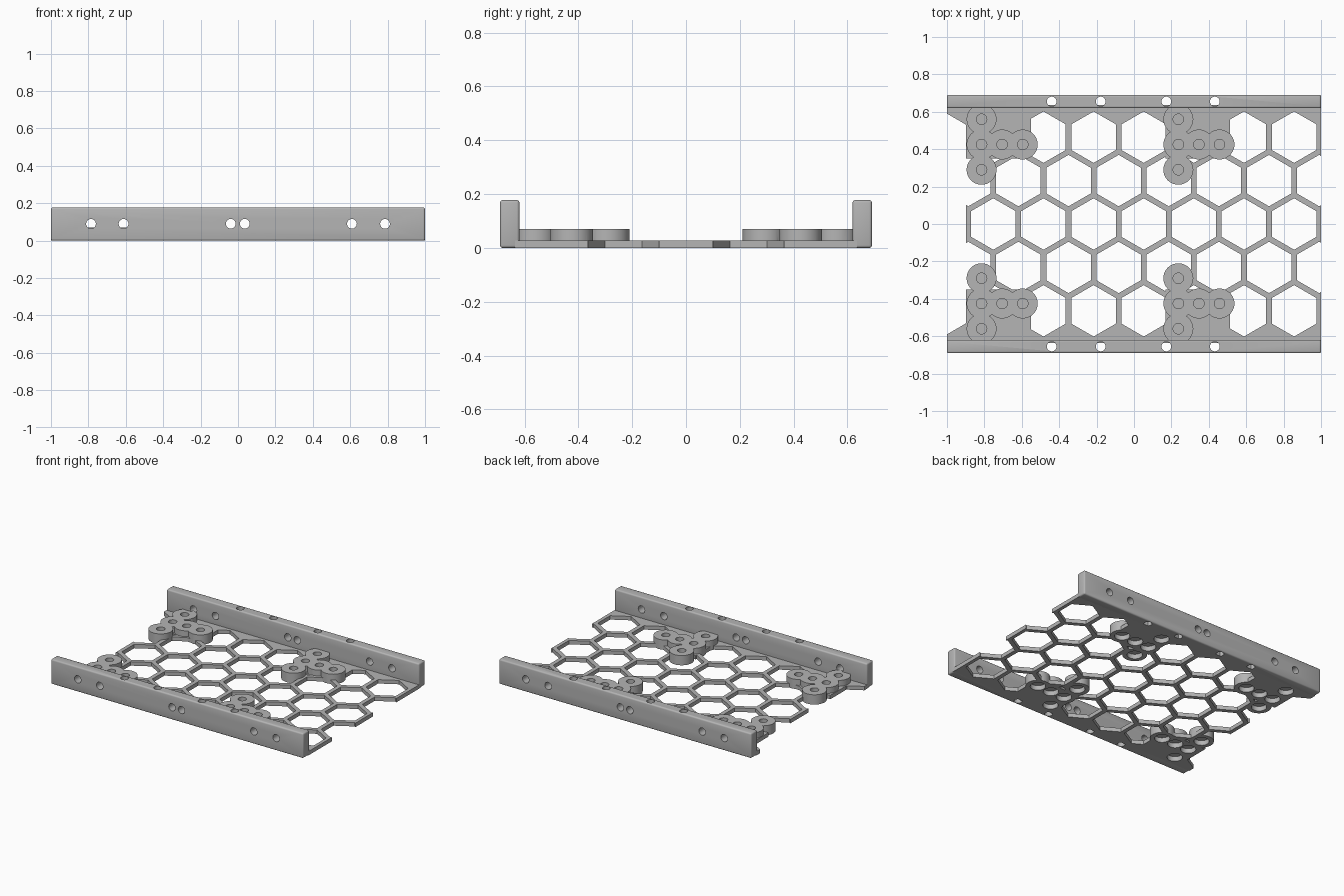
import bpy, bmesh
from math import cos, sin, pi, sqrt
from mathutils import Matrix

cube = bpy.data.objects.get("Cube")
if cube:
    bpy.data.objects.remove(cube, do_unlink=True)

grey = bpy.data.materials.new("light_grey")
grey.use_nodes = True
COLOUR = (0.46, 0.46, 0.46, 1)
grey.diffuse_color = COLOUR
grey.node_tree.nodes["Principled BSDF"].inputs["Base Color"].default_value = COLOUR

PITCH, WALL = 0.268, 0.03          # honeycomb cell spacing and rib width
FIRST_X = -0.752                   # first cell of the middle row
ROW = PITCH * sqrt(3) / 2
PLATE_Z, BOSS_Z, RAIL_Z = 0.028, 0.07, 0.178


def prism(bm, x, y, z0, z1, r, sides, turn=None):
    """Add a closed upright prism, optionally turned by a matrix."""
    ring = [(x + r * cos(pi / 2 + 2 * pi * i / sides),
             y + r * sin(pi / 2 + 2 * pi * i / sides)) for i in range(sides)]
    low = [bm.verts.new((px, py, z0)) for px, py in ring]
    high = [bm.verts.new((px, py, z1)) for px, py in ring]
    bm.faces.new(low[::-1])
    bm.faces.new(high)
    for i in range(sides):
        j = (i + 1) % sides
        bm.faces.new((low[i], low[j], high[j], high[i]))
    if turn:
        bmesh.ops.transform(bm, matrix=turn, verts=low + high)


def box(bm, x0, x1, y0, y1, z0, z1):
    size = Matrix.Diagonal((x1 - x0, y1 - y0, z1 - z0, 1))
    place = Matrix.Translation(((x0 + x1) / 2, (y0 + y1) / 2, (z0 + z1) / 2))
    bmesh.ops.create_cube(bm, size=1, matrix=place @ size)


def make(name, bm):
    mesh = bpy.data.meshes.new(name)
    bm.to_mesh(mesh)
    bm.free()
    mesh.materials.append(grey)
    obj = bpy.data.objects.new(name, mesh)
    bpy.context.collection.objects.link(obj)
    return obj


def apply(obj, mod):
    bpy.ops.object.select_all(action='DESELECT')
    bpy.context.view_layer.objects.active = obj
    obj.select_set(True)
    bpy.ops.object.modifier_apply(modifier=mod.name)


def combine(obj, bm, operation):
    """Boolean a temporary tool into an object."""
    tool = make("tool", bm)
    tool.hide_render = True
    mod = obj.modifiers.new("combine", 'BOOLEAN')
    mod.operation, mod.solver, mod.object = operation, 'EXACT', tool
    mod.use_self = True
    apply(obj, mod)
    bpy.data.objects.remove(tool, do_unlink=True)


def smooth(obj):
    bpy.ops.object.select_all(action='DESELECT')
    bpy.context.view_layer.objects.active = obj
    obj.select_set(True)
    bpy.ops.object.shade_smooth_by_angle(angle=pi / 6)


# Honeycomb plate: a slab with rows of hexagonal openings
bm = bmesh.new()
box(bm, -1, 1, -0.635, 0.635, 0, PLATE_Z)
plate = make("honeycomb_plate", bm)
bm = bmesh.new()
for row in range(-2, 3):
    shift = PITCH / 2 if row % 2 else 0
    for col in range(-1, 7):
        prism(bm, FIRST_X + shift + col * PITCH, row * ROW, -0.1, 0.1,
              (PITCH - WALL) / sqrt(3), 6)
combine(plate, bm, 'DIFFERENCE')

# Trim the loose ribs at the open end
bm = bmesh.new()
box(bm, -1.1, -0.898, -0.53, 0.53, -0.1, 0.1)
combine(plate, bm, 'DIFFERENCE')

# Solid pads that carry the mounting bosses
bm = bmesh.new()
for x in (-0.897, 0.169):
    for y0, y1 in ((0.35, 0.63), (-0.63, -0.35)):
        box(bm, x, x + 0.345, y0, y1, 0, PLATE_Z)
combine(plate, bm, 'UNION')

# Mounting bosses, in four T-shaped groups
bosses = [(gx + dx, side * y)
          for gx in (-0.815, 0.237) for side in (-1, 1)
          for dx, y in ((0, 0.56), (0, 0.425), (0, 0.29), (0.11, 0.425), (0.22, 0.425))]
bm = bmesh.new()
for x, y in bosses:
    prism(bm, x, y, 0, BOSS_Z, 0.08, 40)
combine(plate, bm, 'UNION')

# Screw holes from above and wider counterbores from below
bm = bmesh.new()
for x, y in bosses:
    prism(bm, x, y, 0.042, 0.1, 0.028, 24)
    prism(bm, x, y, -0.1, 0.034, 0.05, 32)
combine(plate, bm, 'DIFFERENCE')
smooth(plate)

# Side rails with rounded edges and cross-drilled holes
for side, name in ((-1, "front_rail"), (1, "back_rail")):
    mid = side * 0.655
    bm = bmesh.new()
    box(bm, -1, 1, mid - 0.036, mid + 0.036, 0, RAIL_Z)
    rail = make(name, bm)
    bevel = rail.modifiers.new("round", 'BEVEL')
    bevel.width, bevel.segments = 0.01, 3
    apply(rail, bevel)
    bm = bmesh.new()
    for x in (-0.786, -0.612, -0.039, 0.036, 0.609, 0.786):
        turn = Matrix.Translation((x, mid, 0.09)) @ Matrix.Rotation(pi / 2, 4, 'X')
        prism(bm, 0, 0, -0.1, 0.1, 0.026, 24, turn)
    for x in (-0.44, -0.178, 0.173, 0.432):
        prism(bm, x, mid, -0.1, 0.3, 0.026, 24)
    combine(rail, bm, 'DIFFERENCE')
    smooth(rail)
